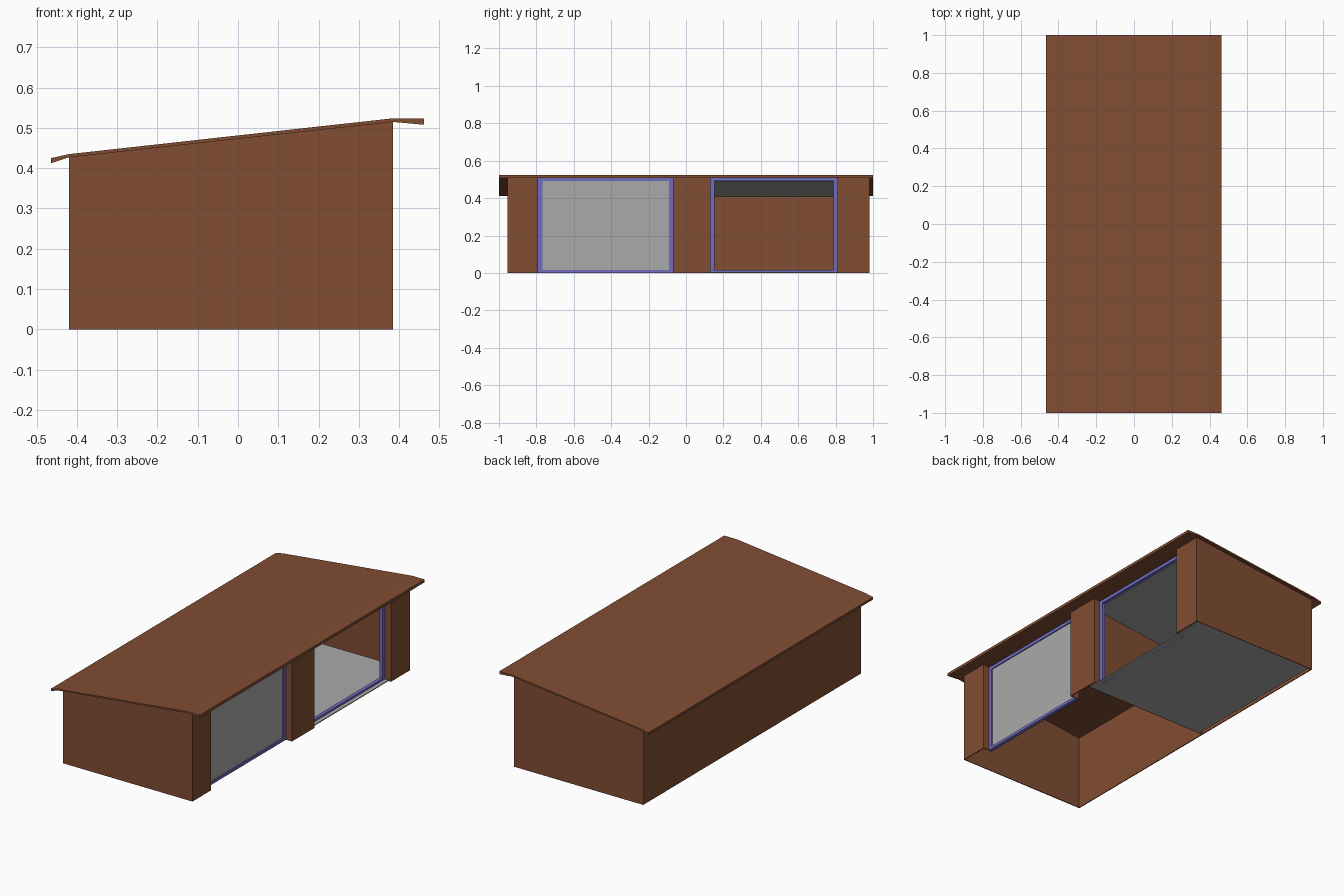
import bpy, bmesh

if "Cube" in bpy.data.objects:
    bpy.data.objects.remove(bpy.data.objects["Cube"])

def material(name, rgb):
    m = bpy.data.materials.new(name)
    m.diffuse_color = (*rgb, 1)
    m.use_nodes = True
    m.node_tree.nodes["Principled BSDF"].inputs["Base Color"].default_value = m.diffuse_color
    return m

BROWN = material("brown", (0.22, 0.075, 0.033))
GREY = material("light grey", (0.40, 0.40, 0.40))
BLUE = material("frame blue", (0.165, 0.15, 0.53))

def prism(name, profile, y0, y1, mat):
    """Extrude an xz profile along y."""
    bm = bmesh.new()
    a = [bm.verts.new((x, y0, z)) for x, z in profile]
    b = [bm.verts.new((x, y1, z)) for x, z in profile]
    n = len(profile)
    bm.faces.new(a)
    bm.faces.new(b[::-1])
    for i in range(n):
        j = (i + 1) % n
        bm.faces.new((a[i], b[i], b[j], a[j]))
    bmesh.ops.recalc_face_normals(bm, faces=bm.faces)
    me = bpy.data.meshes.new(name)
    bm.to_mesh(me)
    bm.free()
    me.materials.append(mat)
    ob = bpy.data.objects.new(name, me)
    bpy.context.collection.objects.link(ob)
    return ob

L, R, S, N = -0.42, 0.385, -0.955, 0.98   # outer wall limits
T = 0.005                                 # wall thickness
REVEAL = 0.348                            # plane of the recessed doors

def under(x):
    """Height of the roof underside above x."""
    return 0.427 + (x - L) * 0.088 / (R - L)

def block(name, x0, x1, y0, y1, mat, drop=0.0):
    """Wall from the ground to the sloping roof."""
    return prism(name, [(x0, 0), (x1, 0), (x1, under(x1) - drop), (x0, under(x0) - drop)], y0, y1, mat)

# Roof with a drooping left eave and a level right eave
prism("roof", [(-0.465, 0.425), (L, 0.435), (R, 0.524), (0.462, 0.524),
               (0.462, 0.508), (R, 0.515), (L, 0.427), (-0.465, 0.412)], -1, 1, BROWN)

# Closed walls and the partition between the two bays
block("front_end_wall", L, R, S, S + T, BROWN)
block("back_end_wall", L, R, N - T, N, BROWN)
block("long_wall", L, L + T, S, N, BROWN)
block("partition", L, R - T, 0.07, 0.07 + T, BROWN)

# Piers on the open side, with returns beside each bay
bays = [(-0.79, -0.07), (0.13, 0.81)]
for i, (a, b) in enumerate([(S, -0.79), (-0.07, 0.13), (0.81, N)]):
    block(f"pier_{i}", R - T, R, a, b, BROWN)
for i, (a, b) in enumerate(bays):
    block(f"return_low_{i}", REVEAL - 0.02, R - T, a - T, a, BROWN)
    block(f"return_high_{i}", REVEAL - 0.02, R - T, b, b + T, BROWN)

# Blue door frames: two jambs, sill and head
W, D = 0.022, 0.02
for i, (a, b) in enumerate(bays):
    x0, x1, top = REVEAL - D, REVEAL, under(REVEAL - D)
    block(f"jamb_low_{i}", x0, x1, a, a + W, BLUE)
    block(f"jamb_high_{i}", x0, x1, b - W, b, BLUE)
    for part, z0, z1 in (("sill", 0, 0.016), ("head", top - 0.018, top)):
        prism(f"{part}_{i}", [(x0, z0), (x1, z0), (x1, z1), (x0, z1)], a + W, b - W, BLUE)

# Closed door in the first bay
a, b = bays[0]
block("closed_door", REVEAL - 0.014, REVEAL - 0.006, a + W, b - W, GREY, 0.012)

# Floor and sloping ceiling of the open bay
prism("floor", [(L + 0.025, 0), (0.37, 0), (0.37, 0.005), (L + 0.025, 0.005)], 0.075, N - T, GREY)
x0, x1 = L + T, REVEAL - D
prism("ceiling", [(x0, under(x0) - 0.019), (x1, under(x1) - 0.019),
                  (x1, under(x1) - 0.014), (x0, under(x0) - 0.014)], 0.075, N - T, GREY)
